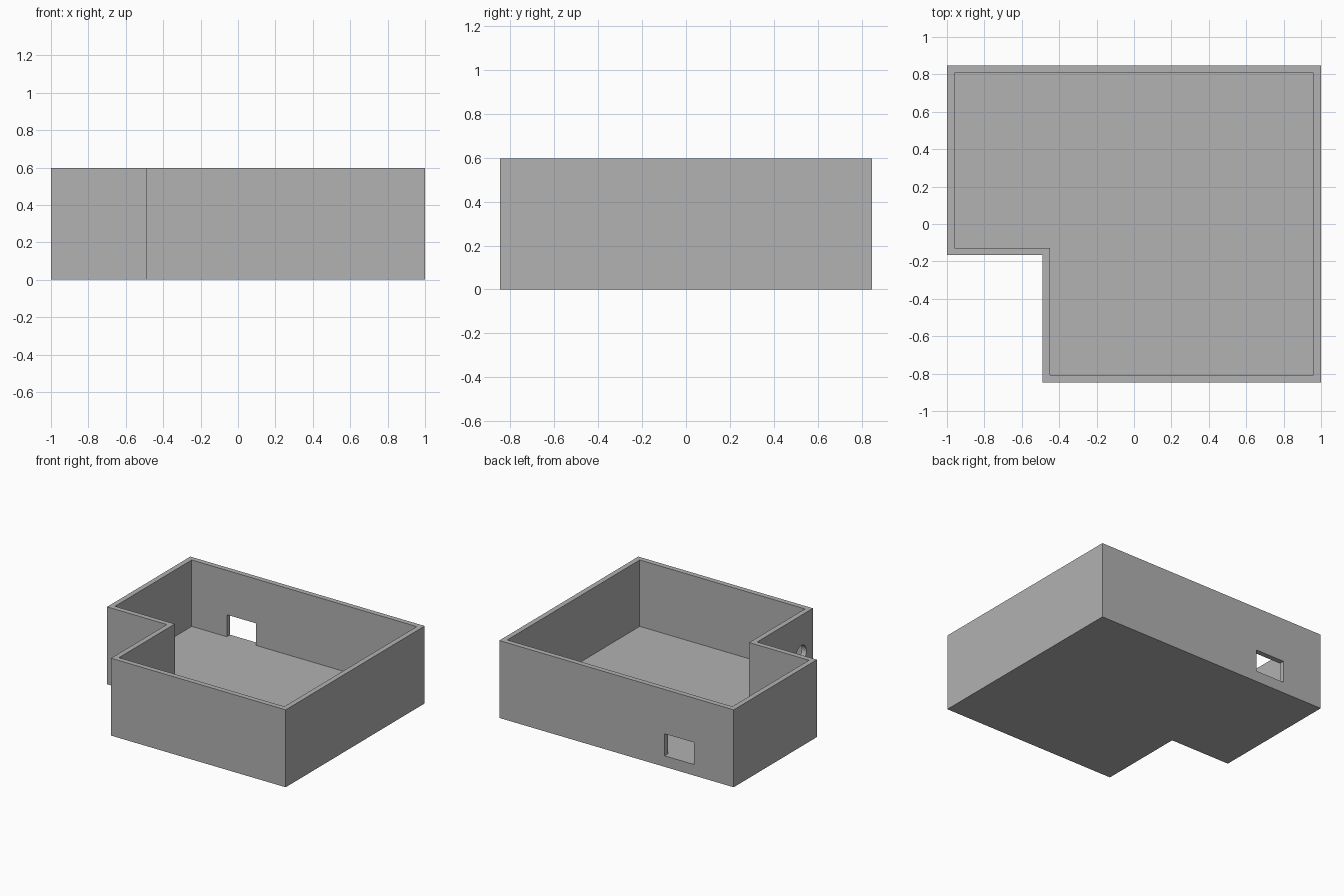
import bpy, bmesh, math
from mathutils import Matrix

if "Cube" in bpy.data.objects:
    bpy.data.objects.remove(bpy.data.objects["Cube"], do_unlink=True)

HALF_X, HALF_Y, HEIGHT = 1.0, 0.847, 0.597
NOTCH_X, NOTCH_Y = -0.49, -0.167
WALL, FLOOR = 0.04, 0.085

grey = bpy.data.materials.new("plain_grey")
grey.use_nodes = True
colour = (0.445, 0.445, 0.445, 1)
grey.diffuse_color = colour
grey.node_tree.nodes["Principled BSDF"].inputs["Base Color"].default_value = colour


def finish(name, bm):
    bmesh.ops.recalc_face_normals(bm, faces=bm.faces)
    mesh = bpy.data.meshes.new(name)
    bm.to_mesh(mesh)
    bm.free()
    mesh.materials.append(grey)
    obj = bpy.data.objects.new(name, mesh)
    bpy.context.collection.objects.link(obj)
    return obj


def l_prism(name, inset, z0, z1):
    """L-shaped prism, its outline moved inward by inset."""
    x, y = HALF_X - inset, HALF_Y - inset
    nx, ny = NOTCH_X + inset, NOTCH_Y + inset
    outline = [(nx, -y), (x, -y), (x, y), (-x, y), (-x, ny), (nx, ny)]
    bm = bmesh.new()
    face = bm.faces.new([bm.verts.new((px, py, z0)) for px, py in outline])
    top = bmesh.ops.extrude_face_region(bm, geom=[face])["geom"]
    verts = [v for v in top if isinstance(v, bmesh.types.BMVert)]
    bmesh.ops.translate(bm, verts=verts, vec=(0, 0, z1 - z0))
    return finish(name, bm)


def cut(target, cutter):
    mod = target.modifiers.new("cut", "BOOLEAN")
    mod.operation = "DIFFERENCE"
    mod.solver = "EXACT"
    mod.object = cutter
    bpy.context.view_layer.objects.active = target
    bpy.ops.object.modifier_apply(modifier=mod.name)
    bpy.data.objects.remove(cutter, do_unlink=True)


# Open-topped shell with a thick floor
shell = l_prism("walls_and_floor", 0, 0, HEIGHT)
cut(shell, l_prism("cavity_cutter", WALL, FLOOR, HEIGHT + 0.2))

# Rectangular opening in the back wall, level with the floor
bm = bmesh.new()
bmesh.ops.create_cube(bm, size=1, matrix=Matrix.Translation((-0.535, HALF_Y, FLOOR + 0.085))
                      @ Matrix.Diagonal((0.25, 0.2, 0.17, 1)))
cut(shell, finish("window_cutter", bm))

# Round hole through the side wall of the notch
bm = bmesh.new()
bmesh.ops.create_cone(bm, cap_ends=True, segments=32, radius1=0.063, radius2=0.063, depth=0.2,
                      matrix=Matrix.Translation((NOTCH_X + WALL / 2, -0.705, 0.3))
                      @ Matrix.Rotation(math.pi / 2, 4, "Y"))
cut(shell, finish("round_hole_cutter", bm))
